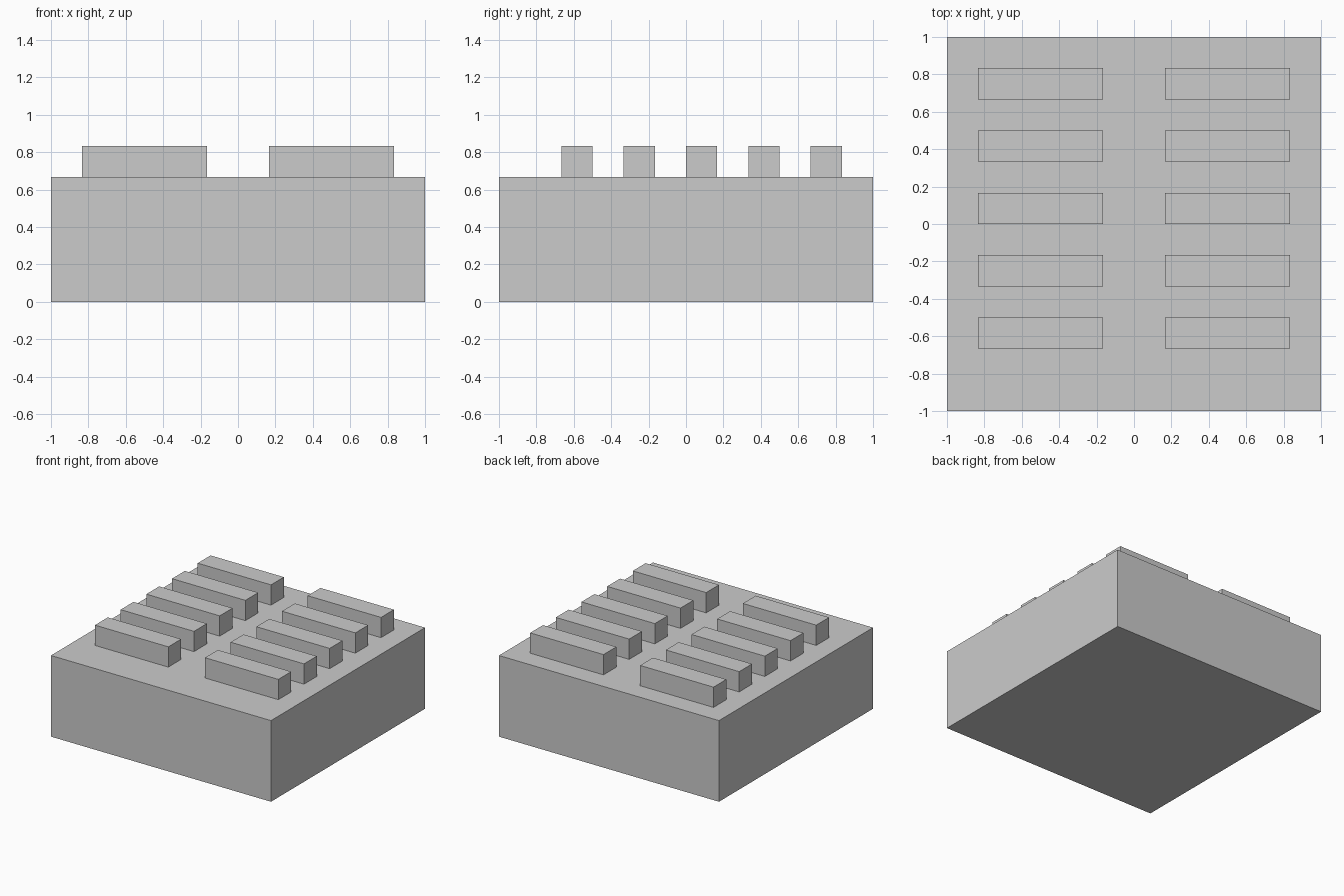
import bpy

if "Cube" in bpy.data.objects:
    bpy.data.objects.remove(bpy.data.objects["Cube"])

U = 1 / 6  # grid unit of the model


def box(name, x0, x1, y0, y1, z0, z1):
    bpy.ops.mesh.primitive_cube_add(
        size=1, location=((x0 + x1) / 2, (y0 + y1) / 2, (z0 + z1) / 2))
    ob = bpy.context.object
    ob.name = name
    ob.scale = (x1 - x0, y1 - y0, z1 - z0)
    bpy.ops.object.transform_apply(location=False, rotation=False, scale=True)
    return ob


# Square base block
box("base_block", -1, 1, -1, 1, 0, 4 * U)

# Two columns of five raised bars, offset towards the back
for side, x0 in (("left", -5 * U), ("right", U)):
    for row in range(5):
        y0 = (-4 + 2 * row) * U
        box(f"{side}_bar_{row + 1}", x0, x0 + 4 * U, y0, y0 + U, 4 * U, 5 * U)
